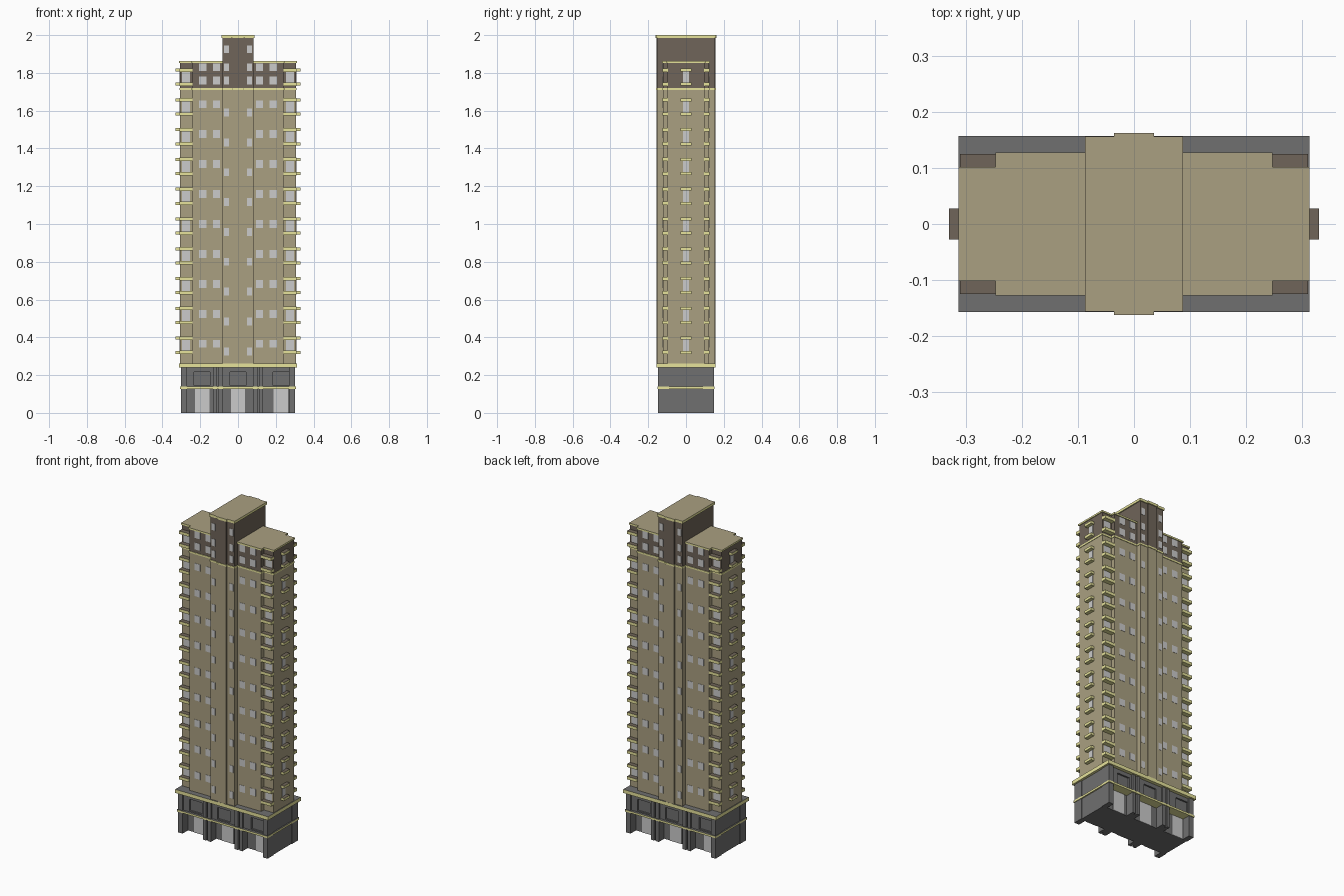
import bpy, bmesh

if "Cube" in bpy.data.objects:
    bpy.data.objects.remove(bpy.data.objects["Cube"])


def material(name, rgb):
    m = bpy.data.materials.new(name)
    m.diffuse_color = (*rgb, 1)
    m.use_nodes = True
    m.node_tree.nodes["Principled BSDF"].inputs["Base Color"].default_value = m.diffuse_color
    return m


TAN = material("tan_wall", (.40, .35, .22))
BROWN = material("brown_wall", (.16, .13, .10))
YELLOW = material("yellow_trim", (.80, .77, .33))
DARK = material("dark_stone", (.16, .16, .16))
GLASS = material("pale_glass", (.65, .65, .65))


def finish(name, bm, side, top):
    bmesh.ops.recalc_face_normals(bm, faces=bm.faces)
    if top:
        for f in bm.faces:
            f.material_index = int(f.normal.z > .9)
    me = bpy.data.meshes.new(name)
    bm.to_mesh(me)
    bm.free()
    me.materials.append(side)
    if top:
        me.materials.append(top)
    ob = bpy.data.objects.new(name, me)
    bpy.context.collection.objects.link(ob)
    return ob


def boxes(name, items, side, top=None):
    """One object from (centre x, y, z, size x, y, z) boxes."""
    bm = bmesh.new()
    for x, y, z, sx, sy, sz in items:
        vs = bmesh.ops.create_cube(bm, size=1)["verts"]
        for v in vs:
            v.co = (x + v.co.x * sx, y + v.co.y * sy, z + v.co.z * sz)
    return finish(name, bm, side, top)


def prism(name, quarter, z0, z1, side, top=None, grow=0):
    """Extrude a plan given by its +x +y quarter, mirrored both ways."""
    q = [(x + grow, y + grow) for x, y in quarter]
    half = q + [(-x, y) for x, y in reversed(q)]
    plan = half + [(-x, -y) for x, y in half]
    bm = bmesh.new()
    face = bm.faces.new([bm.verts.new((x, y, z0)) for x, y in plan])
    new = bmesh.ops.extrude_face_region(bm, geom=[face])["geom"]
    for v in new:
        if isinstance(v, bmesh.types.BMVert):
            v.co.z = z1
    if not any(abs(f.normal.z) > .9 and f.calc_center_median().z < z0 + 1e-5 for f in bm.faces):
        bm.faces.new([v for v in bm.verts if v.co.z == z0][:len(plan)])
    return finish(name, bm, side, top)


WING = [(.308, .097), (.242, .097), (.242, .122)]
CORE = [(.081, .122), (.081, .150), (.030, .150), (.030, .156)]
CORE_ONLY = [(.081, .150), (.030, .150), (.030, .156)]

# tower shaft, crown and roofs
prism("tower_shaft", WING + CORE, .255, 1.71, TAN)
prism("crown_band", WING + CORE, 1.71, 1.72, YELLOW, grow=.003)
prism("crown_wings", WING, 1.72, 1.853, BROWN)
prism("wing_roof", WING, 1.853, 1.863, YELLOW, TAN, grow=.005)
prism("crown_core", CORE_ONLY, 1.72, 1.985, BROWN)
prism("core_roof", CORE_ONLY, 1.985, 2.0, YELLOW, TAN, grow=.006)

# windows on the broad faces
wins = []
for s in (-1, 1):
    for m in (-1, 1):
        rows = [(1.634 - .1585 * i, 1.59 - .158 * i) for i in range(9)]
        rows += [(1.83, 1.83), (1.76, 1.76), (None, 1.925)]
        for wing_z, core_z in rows:
            if wing_z:
                for x in (.114, .187):
                    wins.append((m * x, s * .122, wing_z, .038, .003, .042))
            wins.append((m * .061, s * .150, core_z, .026, .003, .042))
boxes("face_windows", wins, GLASS)

# corner and end windows, each with a ledge above and below
wins, corner, end = [], [], []
for i in range(10):
    z = 1.7775 - .1577 * i
    for m in (-1, 1):
        wins.append((m * .308, 0, z, .003, .032, .066))
        for dz in (-.0375, .0375):
            end.append((m * .318, 0, z + dz, .024, .056, .016))
        for s in (-1, 1):
            wins.append((m * .275, s * .097, z, .044, .003, .062))
            for dz in (-.0375, .0375):
                corner.append((m * .276, s * .110, z + dz, .068, .030, .018))
boxes("corner_and_end_windows", wins, GLASS)
boxes("corner_ledges", corner, YELLOW, BROWN)
boxes("end_ledges", end, YELLOW, BROWN)

# base: solid core, piers, upper panels with recessed openings
boxes("base_core", [(0, 0, .12, .596, .19, .24)], DARK)
piers, panels, doors = [], [], []
for s in (-1, 1):
    # the back is the front turned half a turn
    for x0, x1 in ((-.302, -.270), (-.132, -.112), (-.102, -.080),
                   (.080, .104), (.112, .132), (.270, .302)):
        piers.append((-s * (x0 + x1) / 2, s * .118, .12, x1 - x0, .058, .24))
    for x0, x1, c in ((-.27, -.132, -.190), (-.08, .08, 0), (.132, .27, .227)):
        a, b = c - .042, c + .042
        for p, q in ((x0, a), (b, x1)):
            panels.append((-s * (p + q) / 2, s * .115, .185, q - p, .044, .11))
        for z, h in ((.138, .016), (.228, .024)):
            panels.append((-s * c, s * .115, z, .084, .044, h))
        panels.append((-s * c, s * .110, .18, .084, .034, .08))
        doors.append((-s * c, s * .096, .063, .076, .004, .126))
    for x in (-.107, .108):
        panels.append((-s * x, s * .113, .12, .012, .04, .24))
boxes("base_piers", piers, DARK)
boxes("base_panels", panels, DARK)
boxes("doors", doors, GLASS)
boxes("base_lower_ledge", [(0, 0, .133, .612, .304, .012)], YELLOW, DARK)
boxes("base_upper_ledge", [(0, 0, .251, .626, .314, .022)], YELLOW, DARK)
